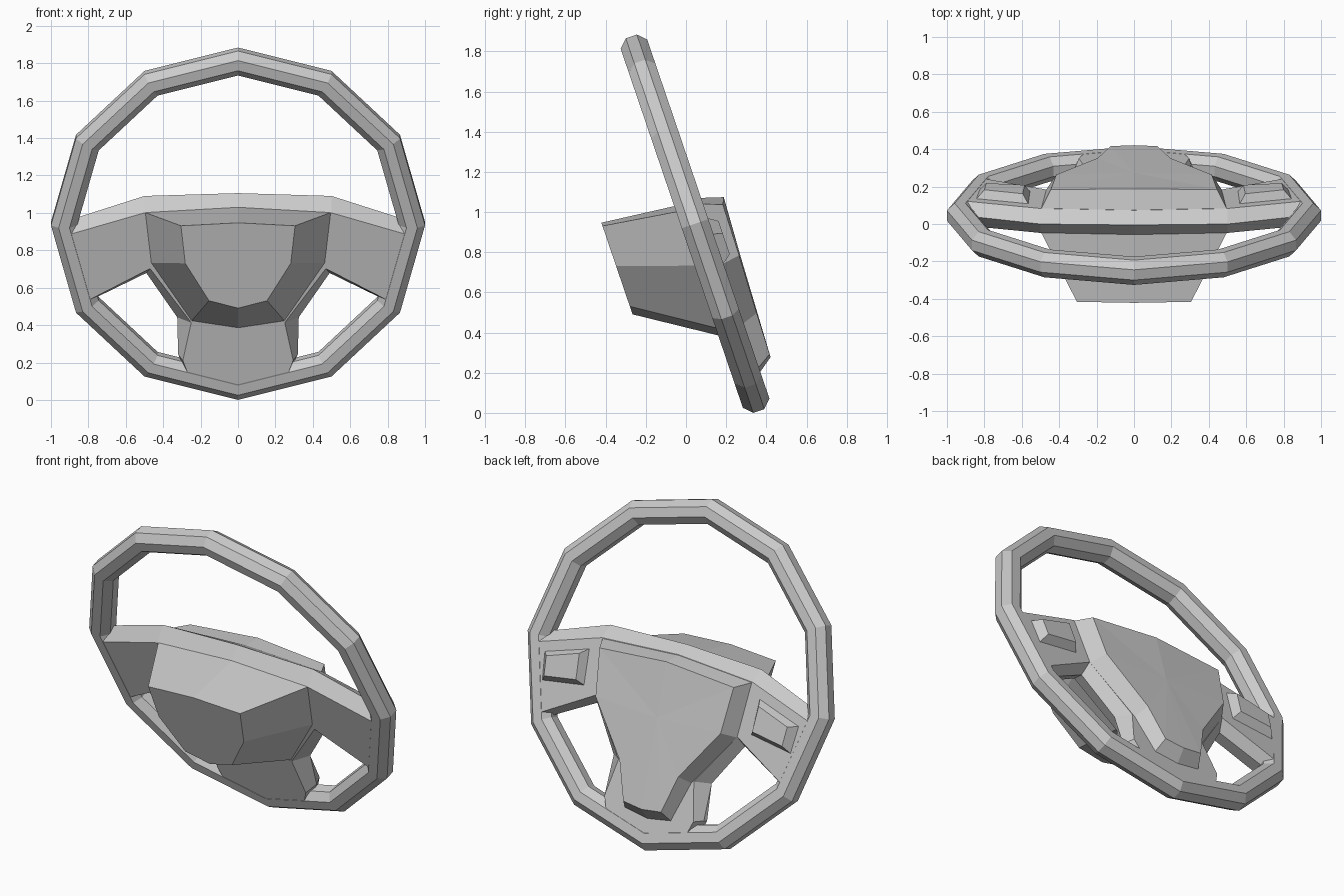
import bpy, bmesh, math
from mathutils import Vector

if "Cube" in bpy.data.objects:
    bpy.data.objects.remove(bpy.data.objects["Cube"])

TILT = math.radians(18.8)
S, C = math.sin(TILT), math.cos(TILT)


def world(u, v, w):
    """Wheel coordinates: u = right, v = up in the wheel plane, w = towards the driver."""
    return Vector((u, 0.045 - v * S + w * C, 0.942 + v * C + w * S))


def finish(name, bm):
    bmesh.ops.recalc_face_normals(bm, faces=bm.faces)
    me = bpy.data.meshes.new(name)
    bm.to_mesh(me)
    bm.free()
    ob = bpy.data.objects.new(name, me)
    bpy.context.collection.objects.link(ob)
    return ob


def mirror_loop(half):
    """Complete a half outline that starts and ends on the centre line."""
    return half + [(-u, v, w) for u, v, w in half[-2:0:-1]]


def flat(half, w):
    return mirror_loop([(u, v, w) for u, v in half])


def loft(name, loops, center=None):
    """Bridge loops of equal length, cap both ends; the last cap may fan to a centre point."""
    bm = bmesh.new()
    rings = [[bm.verts.new(world(*p)) for p in loop] for loop in loops]
    n = len(rings[0])
    for a, b in zip(rings, rings[1:]):
        for i in range(n):
            j = (i + 1) % n
            bm.faces.new((a[i], a[j], b[j], b[i]))
    bm.faces.new(rings[0])
    if center:
        c = bm.verts.new(world(*center))
        for i in range(n):
            bm.faces.new((rings[-1][i], rings[-1][(i + 1) % n], c))
    else:
        bm.faces.new(rings[-1])
    return finish(name, bm)


# Rim: twelve segments with an octagonal section
bm = bmesh.new()
rings = []
for i in range(12):
    a = math.tau * i / 12
    ring = []
    for k in range(8):
        t = math.tau * (k + 0.5) / 8
        r = 0.93 + 0.0758 * math.cos(t)
        ring.append(bm.verts.new(world(r * math.sin(a), 0.985 * r * math.cos(a),
                                       0.0758 * math.sin(t))))
    rings.append(ring)
for i in range(12):
    p, q = rings[i], rings[(i + 1) % 12]
    for k in range(8):
        m = (k + 1) % 8
        bm.faces.new((p[k], p[m], q[m], q[k]))
finish("rim", bm)

# Spoke plate: flat front and back with a raised edge line between them
face = [(0, .115), (.5, .085), (.91, -.04), (.82, -.42), (.47, -.23),
        (.25, -.535), (.295, -.75), (.25, -.87), (0, -.91)]
ridge = [(0, .171), (.5, .155), (.9, .02), (.84, -.46), (.49, -.28),
         (.325, -.53), (.32, -.74), (.25, -.88), (0, -.93)]
loft("spoke_plate", [flat(face, -.069), flat(ridge, .005), flat(face, .069)])

# Column housing at the front
house_base = [(0, .115), (.5, .085), (.468, -.2), (.25, -.53), (0, -.57)]
house_end = [(0, .155), (.305, .138), (.282, -.074), (.155, -.285), (0, -.327)]
loft("column_housing", [flat(house_base, -.06), flat(house_end, -.44)])

# Centre pad facing the driver
pad_base = [(0, .115), (.5, .085), (.473, -.235), (.24, -.55), (.155, -.785), (0, -.81)]
pad_top = [(0, .079, .178), (.445, .045, .162), (.415, -.22, .157), (.195, -.52, .147),
           (.125, -.735, .142), (0, -.75, .142)]
loft("center_pad", [flat(pad_base, .06), mirror_loop(pad_top)], (0, -.236, .162))

# Raised button panels on both spokes
outer = [(.56, .012), (.85, -.075), (.83, -.24), (.55, -.2)]
inner = [(.595, -.025), (.8, -.09), (.79, -.2), (.585, -.17)]
for side, name in ((1, "button_panel_right"), (-1, "button_panel_left")):
    loft(name, [[(side * u, v, .06) for u, v in outer],
                [(side * u, v, .115) for u, v in inner]])
